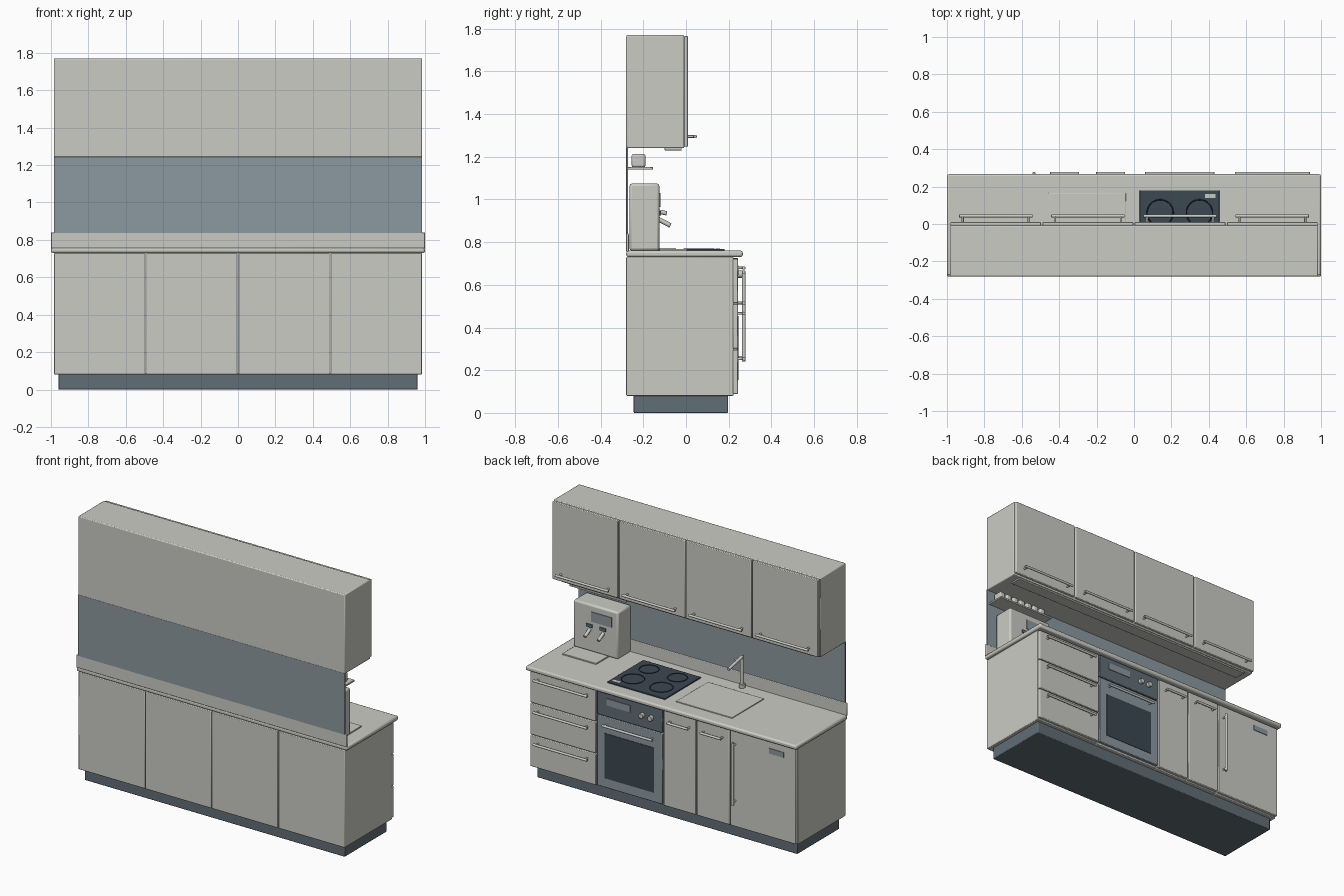
import bpy
from mathutils import Vector

cube = bpy.data.objects.get("Cube")
if cube:
    bpy.data.objects.remove(cube, do_unlink=True)


def material(name, r, g, b):
    m = bpy.data.materials.new(name)
    m.use_nodes = True
    m.diffuse_color = (r, g, b, 1)
    m.node_tree.nodes["Principled BSDF"].inputs["Base Color"].default_value = (r, g, b, 1)
    return m


cream = material("warm light grey", 0.60, 0.60, 0.56)
slate = material("slate blue grey", 0.26, 0.32, 0.35)
dark = material("dark slate", 0.12, 0.155, 0.18)
glass = material("dark glass", 0.045, 0.065, 0.085)
black = material("near black", 0.015, 0.02, 0.025)


def finish(name, mat, bevel):
    ob = bpy.context.object
    ob.name = name
    ob.data.materials.append(mat)
    if bevel:
        mod = ob.modifiers.new("soft edges", "BEVEL")
        mod.width = bevel
        mod.segments = 2
        mod.limit_method = "ANGLE"
    bpy.ops.object.shade_smooth_by_angle()
    return ob


def box(name, xs, ys, zs, mat=cream, bevel=0.004):
    """Box from its extents along each axis."""
    bpy.ops.mesh.primitive_cube_add(size=1, location=[sum(s) / 2 for s in (xs, ys, zs)])
    ob = bpy.context.object
    ob.scale = [abs(s[1] - s[0]) for s in (xs, ys, zs)]
    bpy.ops.object.transform_apply(location=False, rotation=False)
    return finish(name, mat, bevel)


def rod(name, a, b, radius, mat=cream, bevel=0.002):
    """Cylinder between two points."""
    a, b = Vector(a), Vector(b)
    bpy.ops.mesh.primitive_cylinder_add(vertices=20, radius=radius, depth=(b - a).length,
                                        location=(a + b) / 2)
    ob = bpy.context.object
    ob.rotation_euler = (b - a).to_track_quat("Z", "Y").to_euler()
    return finish(name, mat, bevel)


def handle(name, a, b, face, reach):
    """Bar handle between two (x, z) points, on two posts in front of a face."""
    a, b = Vector((a[0], face + reach, a[1])), Vector((b[0], face + reach, b[1]))
    rod(name + "_bar", a, b, 0.008)
    for t in (0.05, 0.95):
        p = a.lerp(b, t)
        rod(name + "_post", (p.x, face - 0.002, p.z), p, 0.006, bevel=0)


BACK, BODY, FACE, TOP = -0.28, 0.222, 0.243, 0.76
UNIT = 0.4925
LOW_H, HIGH_H = 0.028, 0.033

# Plinth, base cabinets, worktop and upstand
box("plinth", (-0.96, 0.96), (-0.245, 0.197), (0, 0.085), dark)
for i in range(4):
    x = -0.985 + i * UNIT
    box("base_cabinet", (x + 0.002, x + UNIT - 0.002), (BACK, BODY), (0.08, 0.73))
box("worktop", (-1, 1), (BACK, 0.266), (0.73, TOP), bevel=0.01)
box("upstand", (-1, 1), (BACK, -0.268), (TOP - 0.005, 0.84))
box("splashback", (-0.985, 0.985), (BACK, -0.272), (0.835, 1.245), slate, 0.001)

# Wall cabinets with doors and handles
box("wall_cabinet", (-0.985, 0.985), (BACK, -0.008), (1.24, 1.77), bevel=0.006)
for i in range(4):
    x = -0.985 + i * UNIT
    box("wall_door", (x + 0.004, x + UNIT - 0.004), (-0.01, 0.01), (1.248, 1.765))
    handle("wall_handle", (x + 0.05, 1.295), (x + UNIT - 0.05, 1.295), 0.01, HIGH_H)
box("under_cabinet_light", (-0.93, 0.93), (-0.1, -0.02), (1.23, 1.242), bevel=0.002)

# Drawers
for k in range(3):
    z = 0.088 + k * 0.213
    box("drawer_front", (0.496, 0.982), (BODY - 0.002, FACE), (z, z + 0.207))
    handle("drawer_handle", (0.54, z + 0.165), (0.94, z + 0.165), FACE, LOW_H)

# Oven
box("oven_panel", (0.006, 0.488), (BODY - 0.002, FACE), (0.568, 0.725), dark)
box("oven_display", (0.24, 0.415), (FACE - 0.002, FACE + 0.004), (0.645, 0.69), slate, 0)
for x in (0.15, 0.085):
    rod("oven_knob", (x, FACE - 0.002, 0.65), (x, FACE + 0.022, 0.65), 0.017)
box("oven_door", (0.006, 0.488), (BODY - 0.002, FACE), (0.092, 0.562), slate)
box("oven_window", (0.065, 0.43), (FACE - 0.002, FACE + 0.003), (0.155, 0.455), glass, 0)
handle("oven_handle", (0.06, 0.515), (0.43, 0.515), FACE, LOW_H)

# Narrow doors
for x in (-0.243, -0.488):
    box("narrow_door", (x, x + 0.238), (BODY - 0.002, FACE), (0.088, 0.725))
    handle("narrow_door_handle", (x + 0.04, 0.66), (x + 0.195, 0.66), FACE, LOW_H)

# Tall-handled appliance door
box("appliance_door", (-0.982, -0.496), (BODY - 0.002, FACE), (0.088, 0.725))
box("appliance_display", (-0.895, -0.785), (FACE - 0.002, FACE + 0.004), (0.645, 0.68), slate, 0)
handle("appliance_handle", (-0.535, 0.24), (-0.535, 0.66), FACE, LOW_H)

# Hob with cooking rings
box("hob", (0.03, 0.456), (-0.2, 0.18), (TOP - 0.002, 0.768), glass, 0.002)
for x, y, r in ((0.14, 0.06, 0.07), (0.35, 0.06, 0.07), (0.14, -0.11, 0.06), (0.35, -0.11, 0.06)):
    bpy.ops.mesh.primitive_torus_add(location=(x, y, 0.768), major_radius=r, minor_radius=0.003,
                                     major_segments=40, minor_segments=6)
    finish("cooking_ring", black, 0)
box("hob_display", (0.38, 0.437), (0.138, 0.16), (0.766, 0.77), cream, 0)

# Sink cover and tap
box("sink_cover", (-0.457, -0.043), (-0.17, 0.166), (TOP - 0.002, 0.766), bevel=0.002)
rod("tap_base", (-0.25, -0.235, TOP), (-0.25, -0.235, 0.785), 0.02)
rod("tap_column", (-0.25, -0.235, TOP), (-0.25, -0.235, 0.97), 0.012)
rod("tap_spout", (-0.25, -0.237, 0.965), (-0.25, -0.09, 0.935), 0.01)
rod("tap_lever", (-0.25, -0.235, 0.925), (-0.205, -0.22, 0.945), 0.006)

# Coffee machine and drip tray
box("machine_body", (0.59, 0.92), (-0.265, -0.125), (TOP, 1.075), bevel=0.012)
box("machine_display", (0.635, 0.785), (-0.127, -0.12), (0.965, 1.03), slate, 0)
for x in (0.8, 0.7):
    box("brew_head", (x - 0.022, x + 0.022), (-0.127, -0.118), (0.925, 0.945), dark, 0)
    rod("brew_handle", (x, -0.13, 0.908), (x, -0.073, 0.878), 0.011)
box("drip_tray", (0.66, 0.91), (-0.125, 0.006), (TOP - 0.002, 0.768), bevel=0.002)

# Shelf with jars
box("spice_shelf", (0.55, 0.97), (BACK + 0.005, -0.155), (1.14, 1.152), bevel=0.002)
for i in range(7):
    x = 0.595 + i * 0.055
    box("spice_jar", (x - 0.021, x + 0.021), (-0.255, -0.19), (1.15, 1.213), bevel=0.01)
